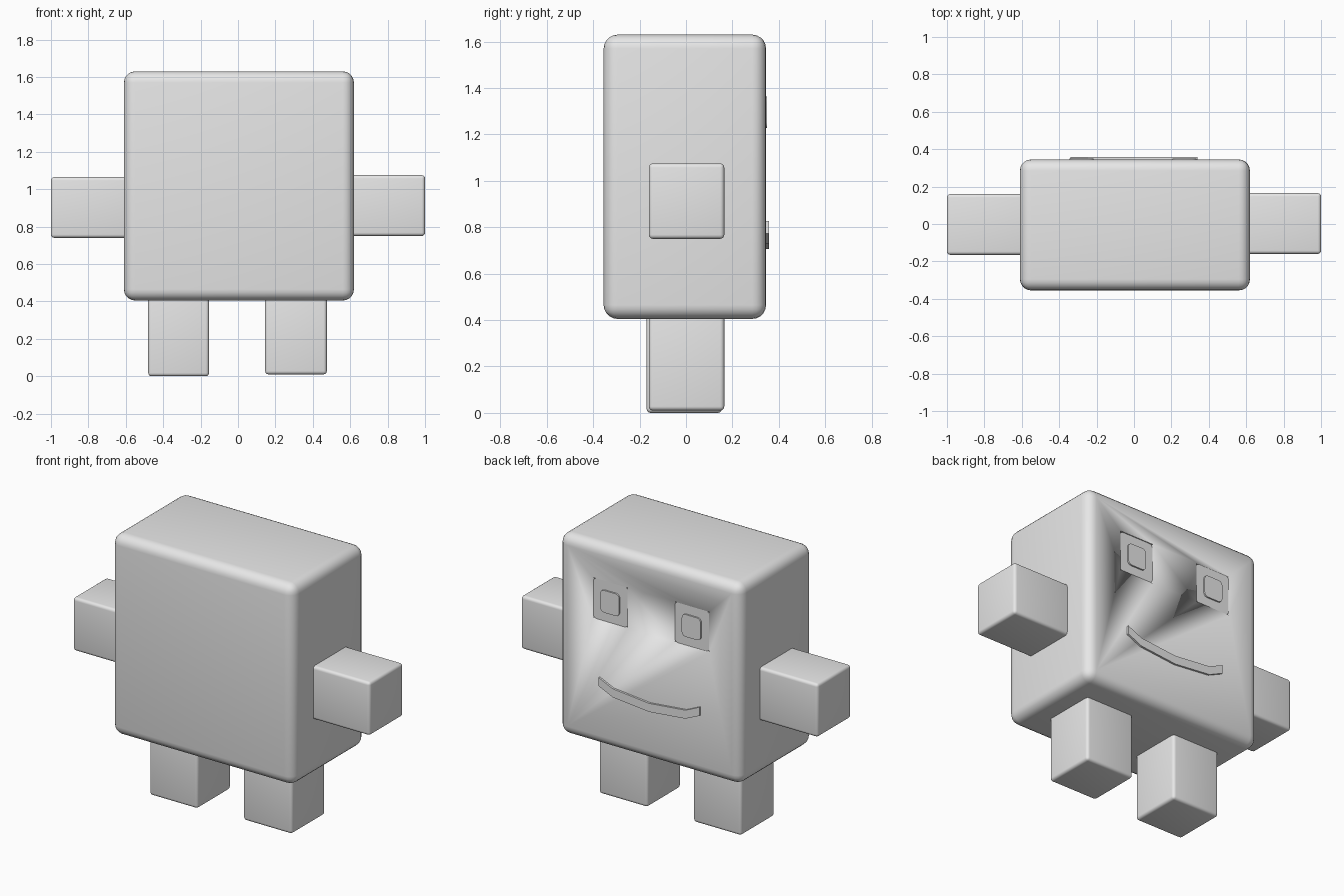
import bpy, bmesh

if "Cube" in bpy.data.objects:
    bpy.data.objects.remove(bpy.data.objects["Cube"])

grey = bpy.data.materials.new("plain_grey")
grey.diffuse_color = (0.8, 0.8, 0.8, 1)
grey.use_nodes = True
grey.node_tree.nodes["Principled BSDF"].inputs["Base Color"].default_value = grey.diffuse_color


def finish(name, bm):
    mesh = bpy.data.meshes.new(name)
    bmesh.ops.recalc_face_normals(bm, faces=bm.faces)
    bm.to_mesh(mesh)
    bm.free()
    ob = bpy.data.objects.new(name, mesh)
    bpy.context.collection.objects.link(ob)
    mesh.materials.append(grey)
    return ob


def smooth(ob):
    bpy.ops.object.select_all(action='DESELECT')
    ob.select_set(True)
    bpy.context.view_layer.objects.active = ob
    bpy.ops.object.shade_smooth_by_angle(angle=0.6)


def box(name, lo, hi, radius=0.0, segments=4, axis=None):
    """Box between two corners; bevels all edges, or only those along one axis."""
    bm = bmesh.new()
    bmesh.ops.create_cube(bm, size=1)
    for v in bm.verts:
        v.co = [l + (c + 0.5) * (h - l) for c, l, h in zip(v.co, lo, hi)]
    if radius:
        edges = [e for e in bm.edges if axis is None
                 or abs((e.verts[0].co - e.verts[1].co).normalized()[axis]) > 0.9]
        bmesh.ops.bevel(bm, geom=edges, offset=radius, segments=segments,
                        profile=0.5, affect='EDGES')
    ob = finish(name, bm)
    smooth(ob)
    return ob


# Rounded block body
BACK = 0.345
body = box("body", (-0.61, -0.355, 0.405), (0.62, BACK, 1.63), 0.06, 5)

# Arms and legs
box("arm_left", (-1.0, -0.165, 0.74), (-0.55, 0.16, 1.065), 0.018)
box("arm_right", (0.55, -0.16, 0.75), (1.0, 0.165, 1.075), 0.018)
box("leg_left", (-0.48, -0.17, 0.0), (-0.155, 0.155, 0.46), 0.018)
box("leg_right", (0.145, -0.16, 0.01), (0.475, 0.165, 0.46), 0.018)

# Eyes: square socket, rounded plate inside it, raised pupil
EYE_Z = 1.295
for side, x in (("left", -0.28), ("right", 0.27)):
    def square(name, half, y0, y1, radius=0.0):
        return box(name, (x - half, y0, EYE_Z - half * 1.06),
                   (x + half, y1, EYE_Z + half * 1.06), radius, 3, 1)
    cutter = square("socket_cutter_" + side, 0.117, BACK - 0.015, BACK + 0.1)
    cut = body.modifiers.new("socket_" + side, 'BOOLEAN')
    cut.operation, cut.solver, cut.object = 'DIFFERENCE', 'EXACT', cutter
    cutter.hide_render = True
    cutter.hide_viewport = True
    square("eye_" + side, 0.116, BACK - 0.03, BACK - 0.004, 0.02)
    square("pupil_" + side, 0.064, BACK - 0.03, BACK + 0.005, 0.025)

# Smiling mouth: bent strip standing slightly proud of the back face
path = [(-0.34, 0.80), (-0.245, 0.757), (0.0, 0.733), (0.245, 0.757), (0.34, 0.80)]
bm = bmesh.new()
rings = [[bm.verts.new((x, y, z + dz)) for y, dz in
          ((BACK - 0.02, -0.026), (BACK + 0.012, -0.026),
           (BACK + 0.012, 0.026), (BACK - 0.02, 0.026))] for x, z in path]
for a, b in zip(rings, rings[1:]):
    for i in range(4):
        j = (i + 1) % 4
        bm.faces.new((a[i], a[j], b[j], b[i]))
bm.faces.new(rings[0])
bm.faces.new(rings[-1][::-1])
finish("mouth", bm)
